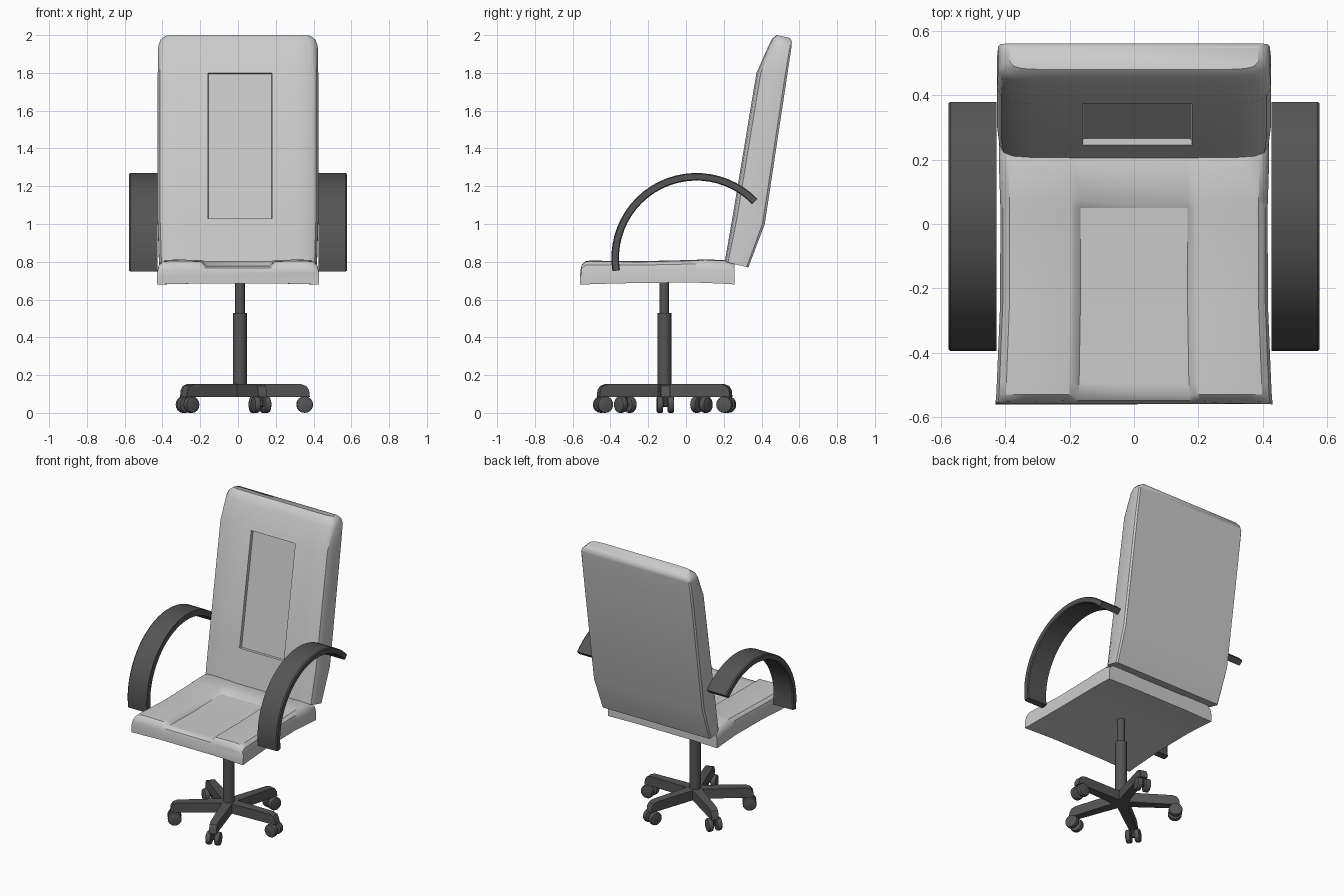
import bpy, bmesh
from math import sin, cos, radians, pi
from mathutils import Vector, Matrix

if "Cube" in bpy.data.objects:
    bpy.data.objects.remove(bpy.data.objects["Cube"])

dark = bpy.data.materials.new("dark_plastic")
dark.diffuse_color = (0.09, 0.09, 0.09, 1)
dark.use_nodes = True
dark.node_tree.nodes["Principled BSDF"].inputs["Base Color"].default_value = dark.diffuse_color


def finish(name, bm, mat=None, angle=35):
    bmesh.ops.recalc_face_normals(bm, faces=bm.faces)
    me = bpy.data.meshes.new(name)
    bm.to_mesh(me)
    bm.free()
    ob = bpy.data.objects.new(name, me)
    bpy.context.collection.objects.link(ob)
    if mat:
        me.materials.append(mat)
    bpy.ops.object.select_all(action='DESELECT')
    ob.select_set(True)
    bpy.context.view_layer.objects.active = ob
    bpy.ops.object.shade_smooth_by_angle(angle=radians(angle))
    return ob


def loft(rings):
    """Skin a list of closed rings and cap both ends."""
    bm = bmesh.new()
    rows = [[bm.verts.new(p) for p in r] for r in rings]
    n = len(rows[0])
    for a, b in zip(rows, rows[1:]):
        for i in range(n):
            j = (i + 1) % n
            bm.faces.new((a[i], a[j], b[j], b[i]))
    bm.faces.new(rows[0])
    bm.faces.new(rows[-1])
    bmesh.ops.recalc_face_normals(bm, faces=bm.faces)
    return bm


# Seat: stations along y = (y, half width, bottom z, top z, centre dip)
stations = [(-.56, .43, .68, .755, .0), (-.553, .43, .68, .785, .012),
            (-.53, .428, .68, .805, .022), (-.49, .426, .682, .806, .024),
            (-.25, .416, .688, .803, .022), (.05, .415, .69, .81, .020),
            (.075, .416, .689, .812, .003), (.2, .42, .684, .81, .0),
            (.258, .42, .68, .79, .0)]
rings = []
for y, w, zb, zt, dip in stations:
    h = zt - zb
    half = [(1, zb + h * .55), (.98, zb + h * .82), (.93, zt - .004), (.8, zt),
            (.48, zt - .003), (.45, zt - .006), (.40, zt - .006 - dip)]
    top = [(w * x, z) for x, z in half] + [(-w * x, z) for x, z in reversed(half)]
    sec = top + [(-w, zb), (-w * .5, zb + .005), (w * .5, zb + .005), (w, zb)]
    front = .008 if y < -.54 else 0
    rings.append([(x, y + front * (1 - abs(x) / w), z) for x, z in sec])
finish("seat", loft(rings))

# Backrest: stations upward = (front y, front z, back y, back z, half width)
stations = [(.205, .80, .33, .77, .418), (.245, 1.03, .417, 1.0, .425),
            (.373, 1.80, .535, 1.78, .425), (.438, 1.945, .559, 1.94, .422),
            (.455, 1.98, .56, 1.965, .41), (.48, 2.0, .55, 1.985, .385)]
rings = []
for yf, zf, yb, zb, w in stations:
    sec = [(-w, .32), (-w * .97, .14), (-w * .9, .04), (-w * .75, 0), (-.16, 0),
           (.18, 0), (w * .75, 0), (w * .9, .04), (w * .97, .14), (w, .32),
           (w, .93), (w * .98, 1), (-w * .98, 1), (-w, .93)]
    rings.append([(x, yf + (yb - yf) * t, zf + (zb - zf) * t) for x, t in sec])
bm = loft(rings)
panel = min(bm.faces, key=lambda f: (f.calc_center_median() - Vector((.01, .309, 1.415))).length)
bmesh.ops.inset_individual(bm, faces=[panel], thickness=.004, depth=-.02)
finish("backrest", bm)

# Armrests: flat band swept along an arc
for side, name in ((1, "right_armrest"), (-1, "left_armrest")):
    rings = []
    for i in range(25):
        a = radians(189 - i * (189 - 44) / 24)
        ring = []
        for r, x in ((.41, .427), (.41, .57), (.415, .577), (.445, .577),
                     (.45, .57), (.45, .427)):
            ring.append((side * x, .055 + r * cos(a), .82 + r * sin(a)))
        rings.append(ring)
    finish(name, loft(rings), dark)

# Gas column
CX, CY = .01, -.115


def cylinder(bm, r, depth, mat, seg=16):
    bmesh.ops.create_cone(bm, cap_ends=True, segments=seg, radius1=r, radius2=r,
                          depth=depth, matrix=mat)


for name, r, z0, z1 in (("column_lower", .037, .085, .53), ("column_upper", .026, .53, .695)):
    bm = bmesh.new()
    cylinder(bm, r, z1 - z0, Matrix.Translation((CX, CY, (z0 + z1) / 2)), 20)
    finish(name, bm, dark)

# Five-star base with twin-wheel casters
for k in range(5):
    place = Matrix.Translation((CX, CY, 0)) @ Matrix.Rotation(radians(1 + 72 * k), 4, 'Z')
    profile = [(0, .085), (0, .152), (.325, .152), (.352, .142), (.366, .12), (.37, .085)]
    bm = loft([[(x, s * (.034 - .01 * x / .37), z) for x, z in profile] for s in (-1, 1)])
    bm.transform(place)
    finish(f"base_leg_{k + 1}", bm, dark)

    bm = bmesh.new()
    for s in (-1, 1):
        cylinder(bm, .044, .034, Matrix.Translation((.343, s * .029, .046))
                 @ Matrix.Rotation(pi / 2, 4, 'X'))
    rims = [e for e in bm.edges if any(len(f.verts) > 4 for f in e.link_faces)]
    bmesh.ops.bevel(bm, geom=rims, offset=.008, segments=2, profile=.5, affect='EDGES')
    cylinder(bm, .012, .07, Matrix.Translation((.343, 0, .075)), 10)
    cylinder(bm, .012, .05, Matrix.Translation((.343, 0, .046)) @ Matrix.Rotation(pi / 2, 4, 'X'), 10)
    bm.transform(Matrix.Translation((0, 0, -.002)))
    bm.transform(place)
    finish(f"caster_{k + 1}", bm, dark)
